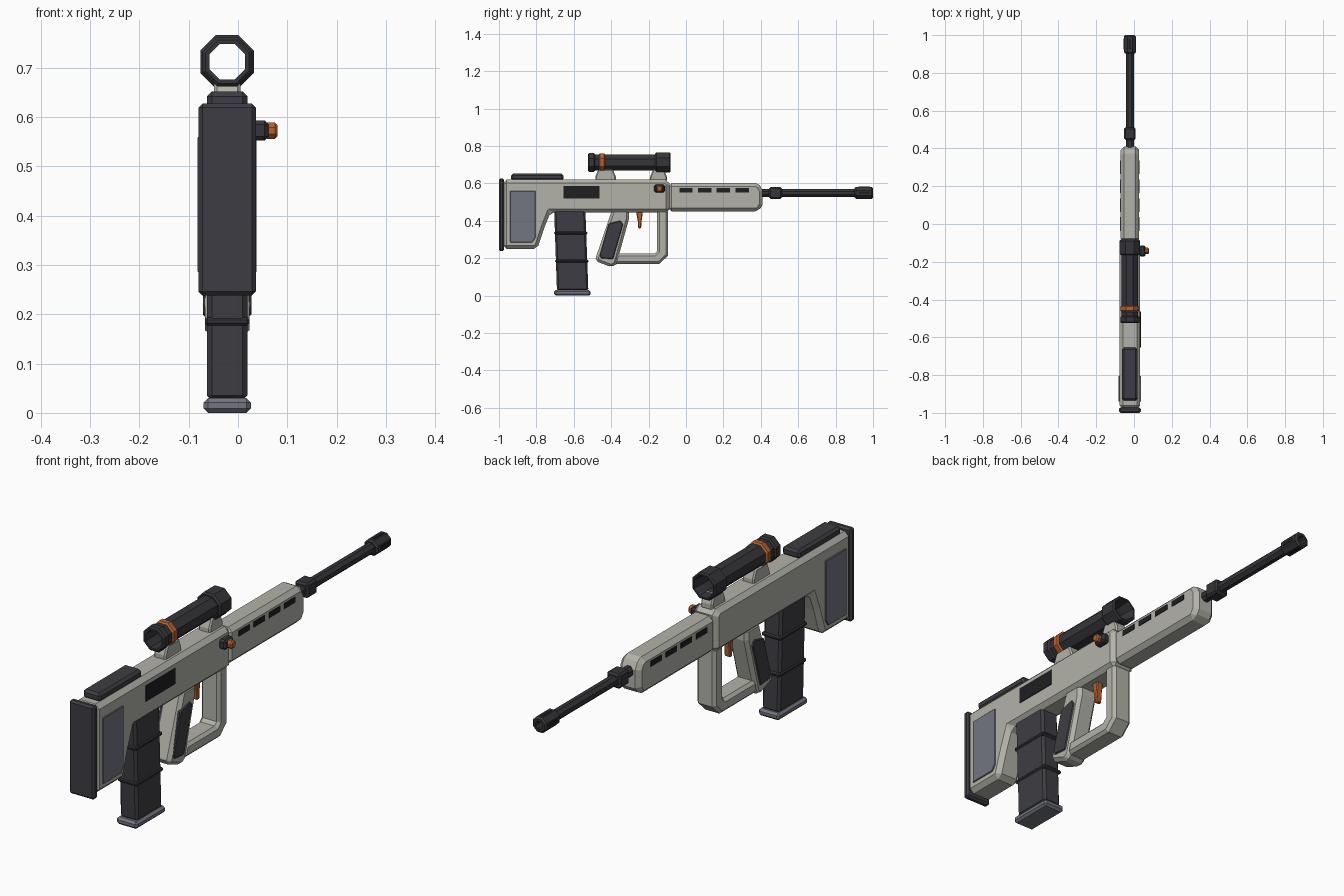
import bpy, bmesh, math
from mathutils import Matrix

if "Cube" in bpy.data.objects:
    bpy.data.objects.remove(bpy.data.objects["Cube"])

CX = -0.022      # centre plane of the body
SCOPE_Z = 0.712
BARREL_Z = 0.549


def material(name, color):
    m = bpy.data.materials.new(name)
    m.use_nodes = True
    m.diffuse_color = (*color, 1)
    m.node_tree.nodes["Principled BSDF"].inputs["Base Color"].default_value = (*color, 1)
    return m


SHELL = material("pale shell", (0.45, 0.45, 0.40))
DARK = material("dark polymer", (0.048, 0.046, 0.056))
METAL = material("gun metal", (0.036, 0.036, 0.043))
BLACK = material("black recess", (0.014, 0.014, 0.016))
STEEL = material("blue grey", (0.17, 0.18, 0.22))
ORANGE = material("orange accent", (0.47, 0.12, 0.03))


def finish(name, bm, mat, bevel=0.0):
    bmesh.ops.recalc_face_normals(bm, faces=bm.faces)
    mesh = bpy.data.meshes.new(name)
    bm.to_mesh(mesh)
    bm.free()
    mesh.materials.append(mat)
    ob = bpy.data.objects.new(name, mesh)
    bpy.context.scene.collection.objects.link(ob)
    if bevel:
        mod = ob.modifiers.new("chamfer", 'BEVEL')
        mod.width = bevel
        mod.segments = 1
        mod.limit_method = 'ANGLE'
        mod.angle_limit = math.radians(50)
    return ob


def prism(name, outline, half, mat, bevel=0.0, x=CX):
    """Side outline of (y, z) points, extruded across x."""
    bm = bmesh.new()
    face = bm.faces.new([bm.verts.new((x - half, y, z)) for y, z in outline])
    new = bmesh.ops.extrude_face_region(bm, geom=[face])["geom"]
    moved = [v for v in new if isinstance(v, bmesh.types.BMVert)]
    bmesh.ops.translate(bm, verts=moved, vec=(2 * half, 0, 0))
    return finish(name, bm, mat, bevel)


def block(name, y0, y1, z0, z1, half, mat, bevel=0.0, x=CX):
    return prism(name, [(y0, z0), (y1, z0), (y1, z1), (y0, z1)], half, mat, bevel, x)


def tube(name, profile, z, mat):
    """Eight-sided closed ring along y from (y, flat radius) points."""
    bm = bmesh.new()
    rings = []
    for y, r in profile:
        r /= math.cos(math.pi / 8)
        angles = [(k + 0.5) * math.pi / 4 for k in range(8)]
        rings.append([bm.verts.new((CX + r * math.cos(a), y, z + r * math.sin(a))) for a in angles])
    for a, b in zip(rings, rings[1:] + rings[:1]):
        for k in range(8):
            n = (k + 1) % 8
            bm.faces.new((a[k], a[n], b[n], b[k]))
    return finish(name, bm, mat)


def sleeve(name, y0, y1, r, inner, z, mat, c=0.006):
    """Hollow tube with chamfered outer rims."""
    return tube(name, [(y0, inner), (y0, r - c), (y0 + c, r), (y1 - c, r),
                       (y1, r - c), (y1, inner)], z, mat)


# Receiver with stock, and fore-end
prism("receiver_stock", [(-0.978, 0.62), (-0.11, 0.62), (-0.088, 0.6), (-0.088, 0.445),
                         (-0.725, 0.445), (-0.755, 0.37), (-0.795, 0.25), (-0.978, 0.25)],
      0.055, SHELL, 0.018)
prism("handguard", [(-0.095, 0.602), (0.372, 0.602), (0.395, 0.59), (0.41, 0.562),
                    (0.41, 0.485), (0.387, 0.45), (-0.095, 0.45)], 0.049, SHELL, 0.018)
block("butt_pad", -1.0, -0.972, 0.238, 0.627, 0.058, DARK, 0.008)
block("cheek_rest", -0.935, -0.655, 0.615, 0.652, 0.041, DARK, 0.01)

# Side plates
for side, label in ((-1, "right"), (1, "left")):
    prism("stock_panel_" + label, [(-0.94, 0.56), (-0.805, 0.56), (-0.805, 0.31),
                                   (-0.822, 0.285), (-0.94, 0.285)],
          0.004, STEEL, 0.002, CX + side * 0.056)
    for i in range(4):
        yc = 0.1 * i
        block(f"handguard_slot_{label}_{i + 1}", yc - 0.036, yc + 0.036, 0.552, 0.575,
              0.003, BLACK, 0, CX + side * 0.0485)
block("ejection_port", -0.655, -0.463, 0.52, 0.585, 0.003, BLACK, 0, CX + 0.055)

# Magazine with ribs and floor plate
prism("magazine", [(-0.705, 0.46), (-0.538, 0.46), (-0.522, 0.025), (-0.69, 0.025)],
      0.041, DARK, 0.01)
for i, z in enumerate((0.335, 0.185)):
    lean = (0.44 - z) * 0.037
    block(f"magazine_rib_{i + 1}", -0.709 + lean, -0.531 + lean, z - 0.008, z + 0.008,
          0.045, METAL, 0.005)
block("magazine_floor", -0.705, -0.51, 0.0, 0.03, 0.048, STEEL, 0.009)

# Grip, guard and trigger
prism("grip", [(-0.395, 0.46), (-0.305, 0.46), (-0.305, 0.41), (-0.372, 0.168),
               (-0.398, 0.152), (-0.485, 0.185), (-0.482, 0.205)], 0.045, SHELL, 0.014)
prism("grip_inlay", [(-0.415, 0.385), (-0.35, 0.402), (-0.336, 0.38), (-0.39, 0.195),
                     (-0.455, 0.2), (-0.462, 0.22)], 0.049, DARK, 0.004)
prism("guard", [(-0.155, 0.46), (-0.095, 0.46), (-0.095, 0.215), (-0.142, 0.17),
                (-0.385, 0.17), (-0.37, 0.225), (-0.168, 0.225), (-0.155, 0.238)],
      0.044, SHELL, 0.012)
prism("trigger", [(-0.268, 0.455), (-0.23, 0.455), (-0.237, 0.4), (-0.24, 0.36),
                  (-0.256, 0.36), (-0.258, 0.4)], 0.014, ORANGE, 0.004)

# Barrel and muzzle brake
tube("barrel", [(0.39, 0.001), (0.39, 0.021), (0.94, 0.021), (0.94, 0.001)], BARREL_Z, METAL)
block("barrel_collar", 0.445, 0.512, BARREL_Z - 0.031, BARREL_Z + 0.031, 0.031, METAL, 0.008)
sleeve("muzzle_brake", 0.902, 1.0, 0.032, 0.016, BARREL_Z, METAL, 0.007)
block("muzzle_bore", 0.938, 0.942, BARREL_Z - 0.012, BARREL_Z + 0.012, 0.012, BLACK)
for i in range(4):
    bm = bmesh.new()
    bmesh.ops.create_cube(bm, size=1, matrix=Matrix.Diagonal((0.013, 0.06, 0.004, 1)))
    bmesh.ops.translate(bm, verts=bm.verts, vec=(0, 0.953, 0.0315))
    turn = Matrix.Translation((CX, 0, BARREL_Z)) @ Matrix.Rotation(i * math.pi / 2, 4, 'Y')
    bmesh.ops.transform(bm, matrix=turn, verts=bm.verts)
    finish(f"muzzle_vent_{i + 1}", bm, BLACK)

# Scope and its mounts
sleeve("scope_tube", -0.5, -0.15, 0.043, 0.036, SCOPE_Z, METAL, 0.002)
sleeve("scope_eyepiece", -0.525, -0.487, 0.05, 0.036, SCOPE_Z, METAL)
sleeve("scope_ring", -0.465, -0.432, 0.049, 0.04, SCOPE_Z, ORANGE)
tube("scope_objective", [(-0.165, 0.036), (-0.165, 0.048), (-0.158, 0.0545), (-0.089, 0.0545),
                         (-0.083, 0.049), (-0.083, 0.044), (-0.14, 0.036)], SCOPE_Z, METAL)
for name, y0, y1 in (("rear_mount", -0.485, -0.375), ("front_mount", -0.192, -0.102)):
    prism(name, [(y0, 0.61), (y1, 0.61), (y1, 0.636), (y1 - 0.016, 0.674),
                 (y0 + 0.016, 0.674), (y0, 0.636)], 0.027, SHELL, 0.006)

# Side knob
block("knob_base", -0.171, -0.113, 0.552, 0.593, 0.017, METAL, 0.008, 0.045)
bm = bmesh.new()
bmesh.ops.create_cone(bm, cap_ends=True, segments=8, radius1=0.018, radius2=0.018, depth=0.026,
                      matrix=Matrix.Translation((0.067, -0.142, 0.572))
                      @ Matrix.Rotation(math.pi / 2, 4, 'Y') @ Matrix.Rotation(math.pi / 8, 4, 'Z'))
finish("knob_cap", bm, ORANGE, 0.005)
